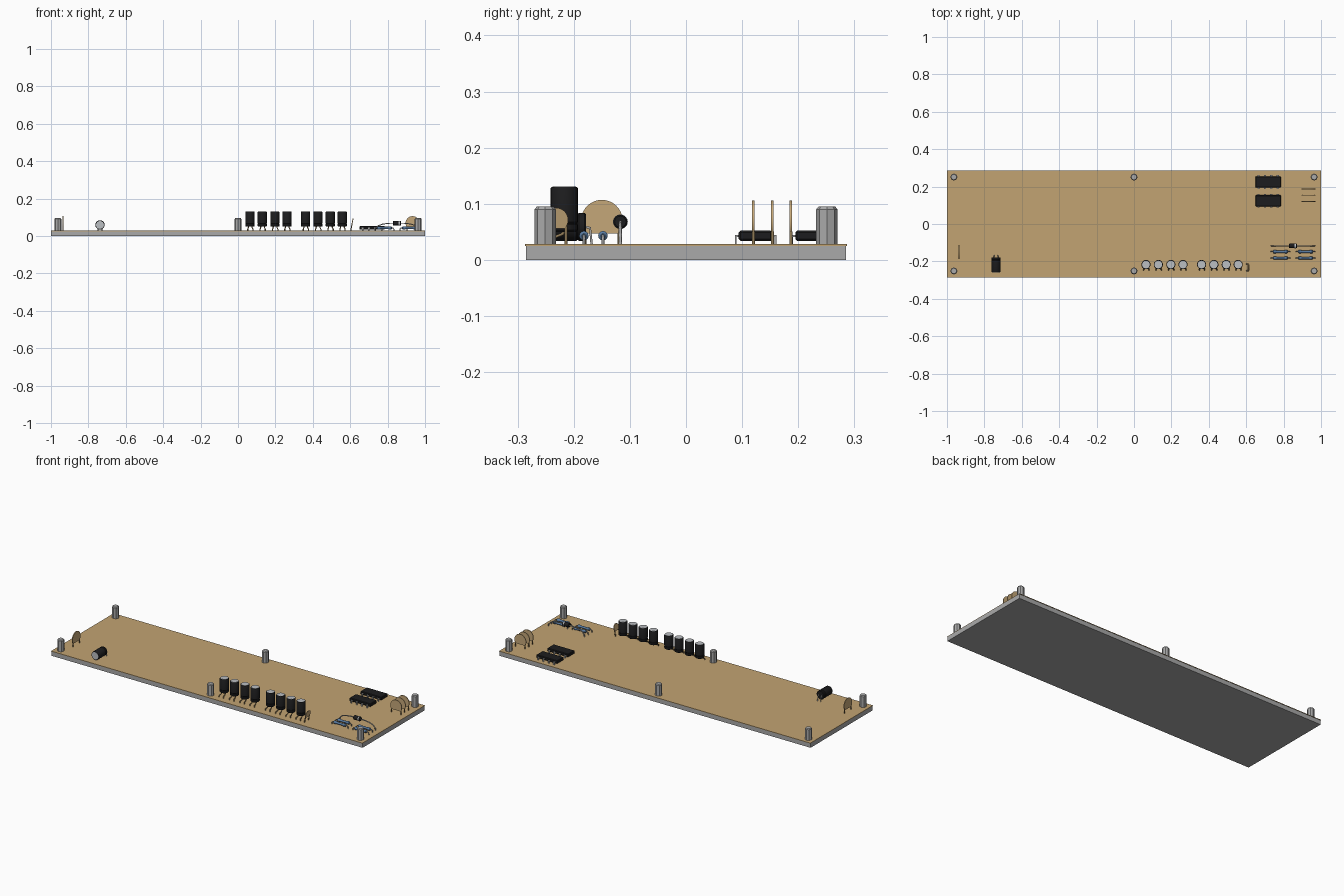
import bpy, bmesh, math
from mathutils import Vector, Matrix

if "Cube" in bpy.data.objects:
    bpy.data.objects.remove(bpy.data.objects["Cube"])

def mat(name, c):
    m = bpy.data.materials.new(name)
    m.diffuse_color = (*c, 1)
    m.use_nodes = True
    m.node_tree.nodes["Principled BSDF"].inputs["Base Color"].default_value = m.diffuse_color
    return m

TAN = mat("board tan", (0.54, 0.37, 0.17))
GREY = mat("metal grey", (0.40, 0.40, 0.40))
BLACK = mat("black plastic", (0.012, 0.012, 0.013))
SILVER = mat("can silver", (0.50, 0.52, 0.54))
CERAMIC = mat("ceramic tan", (0.56, 0.39, 0.19))
BRASS = mat("lead brass", (0.30, 0.21, 0.10))
BLUE = mat("resistor blue", (0.10, 0.20, 0.36))

TOP = 0.028  # board surface height

def finish(name, bm, m, smooth=True):
    bmesh.ops.recalc_face_normals(bm, faces=bm.faces)
    me = bpy.data.meshes.new(name)
    bm.to_mesh(me)
    bm.free()
    me.materials.append(m)
    ob = bpy.data.objects.new(name, me)
    bpy.context.collection.objects.link(ob)
    if smooth:
        bpy.ops.object.select_all(action='DESELECT')
        ob.select_set(True)
        bpy.context.view_layer.objects.active = ob
        bpy.ops.object.shade_smooth_by_angle(angle=math.radians(35))
    return ob

def box(name, lo, hi, m):
    lo, hi = Vector(lo), Vector(hi)
    bm = bmesh.new()
    bmesh.ops.create_cube(bm, size=1, matrix=Matrix.Translation((lo + hi) / 2)
                          @ Matrix.Diagonal((*(hi - lo), 1)))
    return finish(name, bm, m, False)

def lathe(name, profile, base, axis, m, n=20):
    """Solid of revolution; profile is (radius, distance along axis)."""
    bm = bmesh.new()
    rot = Vector((0, 0, 1)).rotation_difference(Vector(axis)).to_matrix()
    rings = [[bm.verts.new(Vector(base) + rot @ Vector(
        (r * math.cos(2 * math.pi * i / n), r * math.sin(2 * math.pi * i / n), h)))
        for i in range(n)] for r, h in profile]
    for a, b in zip(rings, rings[1:]):
        for i in range(n):
            bm.faces.new((a[i], a[(i + 1) % n], b[(i + 1) % n], b[i]))
    bm.faces.new(rings[0])
    bm.faces.new(rings[-1])
    return finish(name, bm, m)

def wire(name, pts, m, r=0.0025):
    cu = bpy.data.curves.new(name, 'CURVE')
    cu.dimensions = '3D'
    cu.bevel_depth = r
    cu.bevel_resolution = 1
    cu.use_fill_caps = True
    sp = cu.splines.new('POLY')
    sp.points.add(len(pts) - 1)
    for p, c in zip(sp.points, pts):
        p.co = (*c, 1)
    cu.materials.append(m)
    ob = bpy.data.objects.new(name, cu)
    bpy.context.collection.objects.link(ob)

# board: grey slab with tan top sheet
box("board_base", (-1, -0.285, 0), (1, 0.285, 0.025), GREY)
box("board_top_sheet", (-1, -0.287, 0.025), (1, 0.287, TOP), TAN)

# standoffs
for x in (-0.963, 0, 0.963):
    for y in (-0.251, 0.251):
        lathe("standoff", [(0.019, TOP - 0.01), (0.019, 0.09), (0.015, 0.095)],
              (x, y, 0), (0, 0, 1), GREY, 8)

# electrolytic cans with silver end
def can(name, base, axis, r, length):
    lathe(name + "_sleeve", [(r * 0.9, 0), (r, 0.003), (r, length * 0.16),
          (r * 0.93, length * 0.19), (r, length * 0.22), (r, length - 0.003),
          (r * 0.93, length)], base, axis, BLACK)
    e = Vector(base) + Vector(axis) * (length - 0.001)
    lathe(name + "_lid", [(r * 0.86, 0), (r * 0.86, 0.002)], e, axis, SILVER)

for x in (0.064, 0.13, 0.197, 0.262, 0.361, 0.427, 0.493, 0.557):
    can("upright_capacitor", (x, -0.217, 0.05), (0, 0, 1), 0.0245, 0.08)
    for dx in (-0.012, 0.016):
        wire("capacitor_lead", [(x + dx * 0.7, -0.217, 0.052), (x + dx * 0.7, -0.22, 0.046),
             (x + dx, -0.246, 0.036), (x + dx, -0.247, TOP - 0.002)], BRASS, 0.003)
can("lying_capacitor", (-0.738, -0.178, 0.059), (0, -1, 0), 0.025, 0.079)
for dx in (-0.01, 0.01):
    wire("lying_capacitor_lead", [(-0.738 + dx, -0.18, 0.059), (-0.738 + dx, -0.171, 0.057),
         (-0.738 + dx, -0.168, TOP - 0.002)], GREY)

# ceramic discs: dome-shaped plate with flattened bottom and two legs
def ceramic(name, centre, along, r, h_low, tilt=0.0, t=0.0045):
    c, u = Vector(centre), Vector(along)
    w = Vector((0, 0, 1))
    n = u.cross(w)
    w = (w + n * tilt)
    bm = bmesh.new()
    a0 = math.asin(-h_low / r)
    loop = [(r * math.cos(a), r * math.sin(a)) for a in
            [-a0 + i * (math.pi + 2 * a0) / 24 for i in range(25)]]
    f = bm.faces.new([bm.verts.new(c + u * x + w * z - n * t / 2) for x, z in loop])
    ext = bmesh.ops.extrude_face_region(bm, geom=[f])
    bmesh.ops.translate(bm, vec=n * t,
                        verts=[v for v in ext['geom'] if isinstance(v, bmesh.types.BMVert)])
    finish(name, bm, CERAMIC)
    for s in (-1, 1):
        k = u * s * r * 0.82
        foot = c + k + w * (TOP - 0.002 - c.z)
        wire(name + "_leg", [c + k + w * (h_low + 0.004), foot], BRASS, 0.003)

for y in (0.187, 0.154, 0.12):
    ceramic("ceramic_disc", (0.933, y, 0.069), (1, 0, 0), 0.037, -0.022)
ceramic("left_ceramic_disc", (-0.935, -0.15, 0.07), (0, 1, 0), 0.037, -0.023)
ceramic("small_ceramic_disc", (0.611, -0.232, 0.071), (0, 1, 0), 0.022, -0.015, 0.2)

# chips with four legs per side
for y in (0.225, 0.124):
    bm = bmesh.new()
    bmesh.ops.create_cube(bm, size=1, matrix=Matrix.Translation((0.717, y, 0.043))
                          @ Matrix.Diagonal((0.136, 0.06, 0.018, 1)))
    bmesh.ops.bevel(bm, geom=bm.edges[:], offset=0.003, segments=1, affect='EDGES')
    finish("chip_body", bm, BLACK, False)
    for i in range(4):
        x = 0.717 + (i - 1.5) * 0.034
        for s in (-1, 1):
            a, b = sorted((y + s * 0.029, y + s * 0.036))
            box("chip_shoulder", (x - 0.006, a, 0.041), (x + 0.006, b, 0.044), GREY)
            a, b = sorted((y + s * 0.034, y + s * 0.037))
            box("chip_leg", (x - 0.004, a, TOP - 0.002), (x + 0.004, b, 0.044), GREY)

# resistors, dog-bone bodies
for x in (0.783, 0.917):
    for y in (-0.148, -0.182):
        lathe("resistor", [(0.004, -0.040), (0.0085, -0.036), (0.0085, -0.024), (0.0065, -0.02),
              (0.0065, 0.02), (0.0085, 0.024), (0.0085, 0.036), (0.004, 0.040)],
              (x, y, 0.043), (1, 0, 0), BLUE, 12)
        wire("resistor_lead", [(x - 0.052, y, TOP - 0.002), (x - 0.05, y, 0.04), (x - 0.046, y, 0.043),
             (x + 0.046, y, 0.043), (x + 0.05, y, 0.04), (x + 0.052, y, TOP - 0.002)], GREY)

# raised diode with band and arched lead
D = (0.85, -0.117, 0.068)
lathe("diode", [(0.010, -0.021), (0.0125, -0.018), (0.0125, 0.018), (0.010, 0.021)],
      D, (1, 0, 0), BLACK, 16)
lathe("diode_band", [(0.0132, 0.009), (0.0132, 0.015)], D, (1, 0, 0), SILVER, 16)
wire("diode_lead", [(0.733, -0.117, TOP - 0.002), (0.737, -0.117, 0.042), (0.75, -0.117, 0.055),
     (0.775, -0.117, 0.064), (0.81, -0.117, 0.068), (0.89, -0.117, 0.068), (0.925, -0.117, 0.064),
     (0.95, -0.117, 0.055), (0.963, -0.117, 0.042), (0.967, -0.117, TOP - 0.002)], GREY, 0.003)
